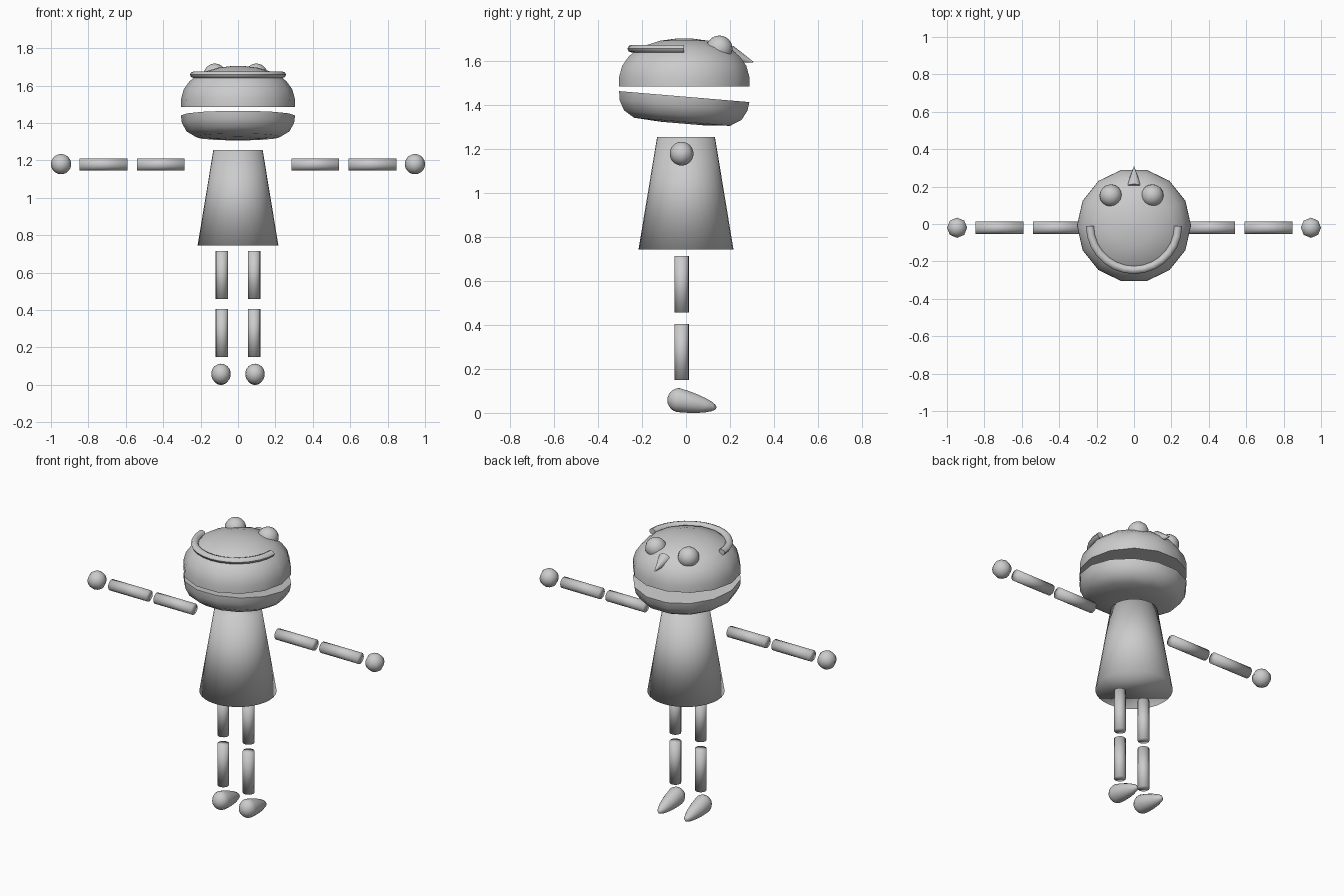
import bpy, bmesh, math
from mathutils import Matrix, Vector

if "Cube" in bpy.data.objects:
    bpy.data.objects.remove(bpy.data.objects["Cube"])

grey = bpy.data.materials.new("plain grey")
grey.diffuse_color = (0.6, 0.6, 0.6, 1)
grey.use_nodes = True
grey.node_tree.nodes["Principled BSDF"].inputs["Base Color"].default_value = grey.diffuse_color


def finish(name, bm, smooth=None):
    bmesh.ops.recalc_face_normals(bm, faces=bm.faces)
    me = bpy.data.meshes.new(name)
    bm.to_mesh(me)
    bm.free()
    me.materials.append(grey)
    ob = bpy.data.objects.new(name, me)
    bpy.context.collection.objects.link(ob)
    for p in me.polygons:
        p.use_smooth = True
    if smooth:
        bpy.context.view_layer.objects.active = ob
        ob.select_set(True)
        bpy.ops.object.shade_smooth_by_angle(angle=math.radians(smooth))
        ob.select_set(False)
    return ob


def cylinder(name, a, b, r1, r2, sides, smooth=None):
    a, b = Vector(a), Vector(b)
    d = b - a
    bm = bmesh.new()
    m = Matrix.Translation((a + b) / 2) @ d.to_track_quat('Z', 'Y').to_matrix().to_4x4()
    bmesh.ops.create_cone(bm, cap_ends=True, segments=sides, radius1=r1,
                          radius2=r2, depth=d.length, matrix=m)
    return finish(name, bm, smooth)


def sphere(name, c, r, seg=16, rings=12):
    bm = bmesh.new()
    bmesh.ops.create_uvsphere(bm, u_segments=seg, v_segments=rings, radius=r,
                              matrix=Matrix.Translation(c))
    return finish(name, bm)


def lathe(name, profile, sides, move):
    """Closed solid turned around z; the profile lists (radius, z)."""
    bm = bmesh.new()
    rings = []
    for r, z in profile:
        ring = []
        for i in range(sides):
            t = 2 * math.pi * i / sides
            ring.append(bm.verts.new(move @ Vector((r * math.cos(t), r * math.sin(t), z))))
        rings.append(ring)
    for lo, hi in zip(rings, rings[1:]):
        for i in range(sides):
            j = (i + 1) % sides
            bm.faces.new((lo[i], lo[j], hi[j], hi[i]))
    bm.faces.new(rings[0])
    bm.faces.new(rings[-1])
    return finish(name, bm, 50)


# Body
cylinder("body", (0, 0, 0.745), (0, 0, 1.255), 0.216, 0.132, 32)

# Arms and legs
Y = -0.02
for side, s in (("left", -1), ("right", 1)):
    cylinder(side + "_upper_arm", (s * 0.285, Y, 1.178), (s * 0.54, Y, 1.178), 0.033, 0.033, 16)
    cylinder(side + "_forearm", (s * 0.59, Y, 1.178), (s * 0.848, Y, 1.178), 0.033, 0.033, 16)
    sphere(side + "_hand", (s * 0.946, Y, 1.18), 0.054, 8, 16)
    x = s * 0.086
    cylinder(side + "_thigh", (x, Y, 0.458), (x, Y, 0.715), 0.033, 0.033, 16)
    cylinder(side + "_shin", (x, Y, 0.15), (x, Y, 0.405), 0.033, 0.033, 16)
    # Foot: ball drawn out into a low toe
    bm = bmesh.new()
    bmesh.ops.create_uvsphere(bm, u_segments=16, v_segments=12, radius=1)
    for v in bm.verts:
        t = max(v.co.y, 0)
        k = 1 - 0.25 * t
        z = 0.058 + 0.055 * v.co.z * k - 0.033 * t
        y = -0.03 + v.co.y * (0.17 if v.co.y > 0 else 0.055)
        v.co = (s * 0.091 + 0.052 * v.co.x * k, y, max(z, 0))
    finish(side + "_foot", bm)

# Head: domed upper half and tilted jaw
upper = [(0.305, 1.486), (0.304, 1.53), (0.29, 1.58), (0.26, 1.622),
         (0.21, 1.664), (0.11, 1.695), (0.03, 1.705)]
lathe("upper_head", upper, 14, Matrix.Translation((0, -0.008, 0)))
jaw = [(0.305, 0), (0.3, -0.04), (0.275, -0.085), (0.225, -0.115), (0.1, -0.123)]
tilt = Matrix.Translation((0, -0.008, 1.44)) @ Matrix.Rotation(math.radians(-4.8), 4, 'X')
lathe("jaw", jaw, 14, tilt)

# Eyes and nose
for side, x in (("left", -0.124), ("right", 0.098)):
    sphere(side + "_eye", (x, 0.152, 1.658), 0.06)
cylinder("nose", (0, 0.2, 1.635), (0, 0.306, 1.597), 0.04, 0.002, 12, 50)

# Raised band curving around the head
bm = bmesh.new()
prev, first = None, None
for i in range(15):
    t = math.pi + math.pi * i / 14
    ring = []
    for j in range(8):
        a = 2 * math.pi * j / 8
        r = 0.236 + 0.021 * math.cos(a)
        ring.append(bm.verts.new((r * math.cos(t), -0.01 + r * math.sin(t),
                                  1.658 + 0.018 * math.sin(a))))
    if prev:
        for j in range(8):
            k = (j + 1) % 8
            bm.faces.new((prev[j], prev[k], ring[k], ring[j]))
    first = first or ring
    prev = ring
bm.faces.new(first)
bm.faces.new(prev)
finish("head_band", bm, 50)
